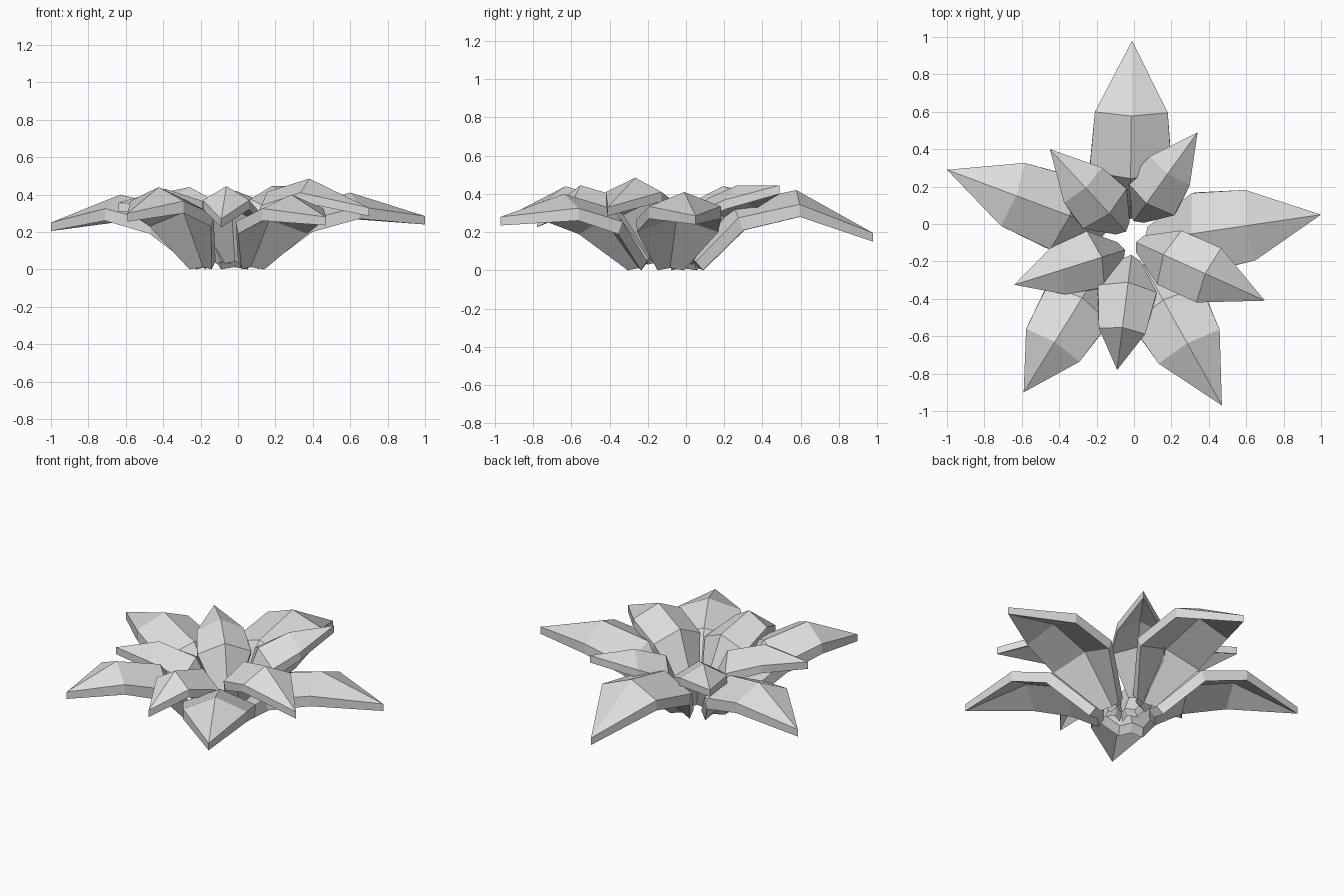
import bpy
import bmesh
from mathutils import Vector

if "Cube" in bpy.data.objects:
    bpy.data.objects.remove(bpy.data.objects["Cube"])

grey = bpy.data.materials.new("petal_grey")
grey.diffuse_color = (0.72, 0.72, 0.72, 1)
grey.use_nodes = True
grey.node_tree.nodes["Principled BSDF"].inputs["Base Color"].default_value = grey.diffuse_color


def petal(name, base, tip, fracs, widths, ridge_z, tip_z, base_z, thick):
    """Folded petal: three creased cross-sections closing on a pointed tip."""
    base, tip = Vector(base), Vector(tip)
    axis = tip - base
    length = axis.length
    axis.normalize()
    side = Vector((-axis.y, axis.x))
    # per section: distance, half width, edge height, ridge rise, ridge pull-in, top pull-in
    sections = [
        (0, widths[0], base_z + thick * 0.7, 0.012, 0.025, thick * 0.6),
        (fracs[0] * length, widths[1], ridge_z - 0.145, 0.075, 0.035, thick * 0.4),
        (fracs[1] * length, widths[2], ridge_z - 0.075, 0.075, 0.02, 0),
    ]
    bm = bmesh.new()

    def vert(along, across, z):
        p = base + axis * along + side * across
        return bm.verts.new((p.x, p.y, z))

    rings = []
    for i, (d, w, z, rise, pull, lean) in enumerate(sections):
        t = thick * 0.7 if i == 0 else thick
        top = [vert(d - lean, w, z), vert(d - lean - pull, 0, z + rise), vert(d - lean, -w, z)]
        low = [vert(d, -w, z - t), vert(d - pull, 0, z + rise - t), vert(d, w, z - t)]
        rings.append(top + low)
    for a, b in zip(rings, rings[1:]):
        for k in range(6):
            n = (k + 1) % 6
            bm.faces.new((a[k], a[n], b[n], b[k]))
    # base cap, split along the fold
    r = rings[0]
    bm.faces.new((r[0], r[1], r[4], r[5]))
    bm.faces.new((r[1], r[2], r[3], r[4]))
    # pointed tip with a short upright edge
    r = rings[-1]
    up, down = vert(length, 0, tip_z), vert(length, 0, tip_z - 0.045)
    for f in ((r[0], r[1], up), (r[1], r[2], up), (r[2], r[3], down, up),
              (r[3], r[4], down), (r[4], r[5], down), (r[5], r[0], up, down)):
        bm.faces.new(f)
    bmesh.ops.recalc_face_normals(bm, faces=bm.faces)
    mesh = bpy.data.meshes.new(name)
    bm.to_mesh(mesh)
    bm.free()
    mesh.materials.append(grey)
    bpy.context.collection.objects.link(bpy.data.objects.new(name, mesh))


# outer petals: base, tip, section fractions, mid half width, ridge height, tip height
outer = {
    "back": ((-0.02, 0.09), (-0.01, 0.98), (0.24, 0.57), 0.195, 0.42, 0.195),
    "right": ((0.12, -0.08), (1.00, 0.05), (0.28, 0.57), 0.19, 0.41, 0.285),
    "left": ((-0.20, -0.01), (-1.00, 0.29), (0.25, 0.56), 0.18, 0.40, 0.25),
    "front_left": ((-0.20, -0.27), (-0.59, -0.90), (0.28, 0.60), 0.168, 0.44, 0.30),
    "front_right": ((0.08, -0.27), (0.47, -0.97), (0.27, 0.55), 0.187, 0.40, 0.28),
}
for name, (b, t, f, w, rz, tz) in outer.items():
    petal("outer_petal_" + name, b, t, f, (0.07, w + 0.025, w), rz, tz, 0.0, 0.065)

# inner petals, shorter and more upright
inner = {
    "back_right": ((0.03, 0.06), (0.34, 0.49), (0.22, 0.52), 0.132, 0.445, 0.445),
    "back_left": ((-0.08, 0.0), (-0.45, 0.40), (0.24, 0.52), 0.138, 0.44, 0.40),
    "left": ((-0.10, -0.155), (-0.64, -0.325), (0.23, 0.57), 0.13, 0.43, 0.355),
    "front": ((-0.02, -0.22), (-0.09, -0.78), (0.26, 0.63), 0.125, 0.445, 0.27),
    "right": ((0.06, -0.12), (0.70, -0.41), (0.23, 0.53), 0.16, 0.485, 0.33),
}
for name, (b, t, f, w, rz, tz) in inner.items():
    petal("inner_petal_" + name, b, t, f, (0.05, 0.158, w), rz, tz, 0.03, 0.05)
